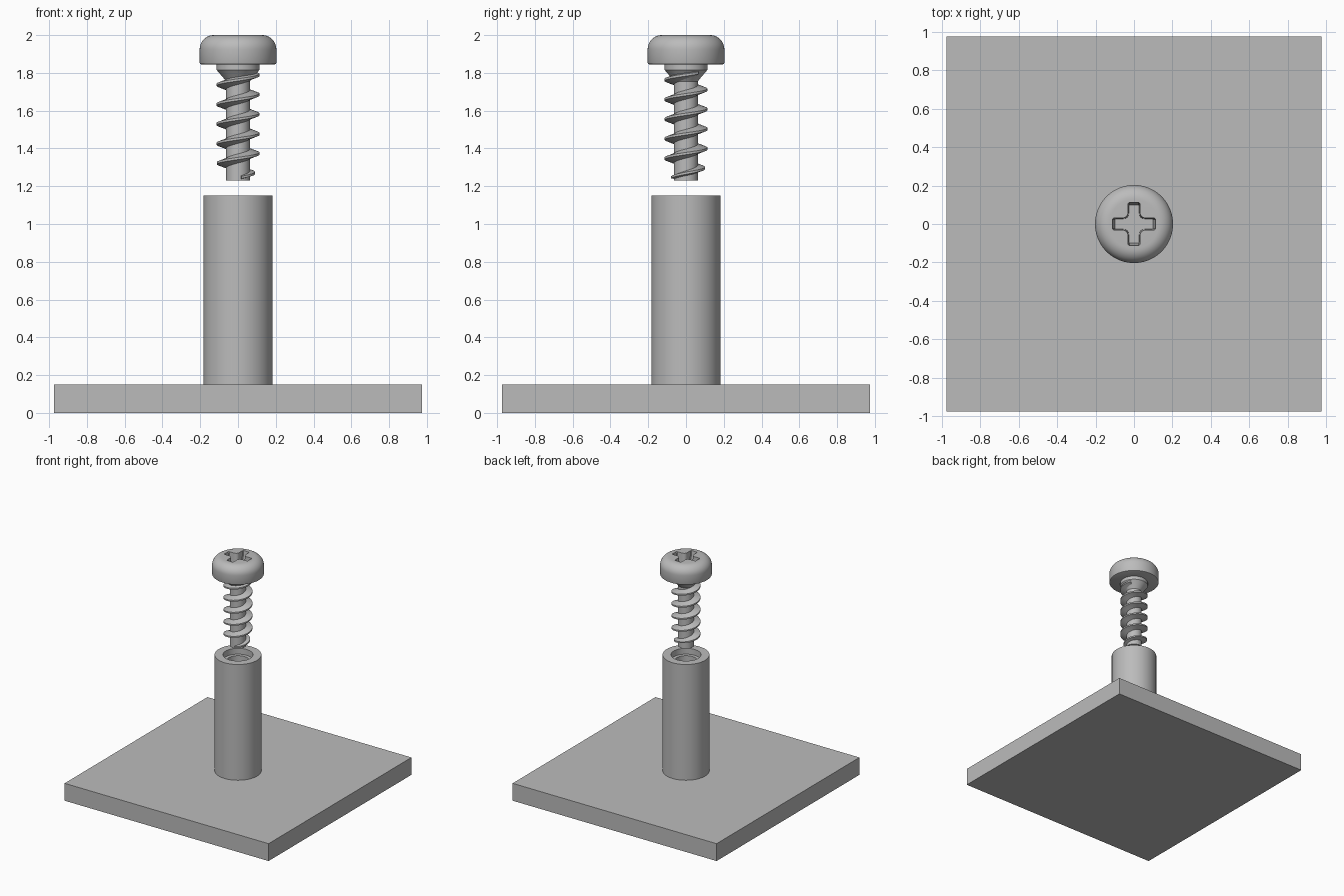
import bpy, bmesh, math
from math import cos, sin, pi

if "Cube" in bpy.data.objects:
    bpy.data.objects.remove(bpy.data.objects["Cube"])

grey = bpy.data.materials.new("plain grey")
grey.diffuse_color = (0.5, 0.5, 0.5, 1)
grey.use_nodes = True
grey.node_tree.nodes["Principled BSDF"].inputs["Base Color"].default_value = grey.diffuse_color


def finish(bm, name, smooth=True):
    bmesh.ops.recalc_face_normals(bm, faces=bm.faces)
    me = bpy.data.meshes.new(name)
    bm.to_mesh(me)
    bm.free()
    ob = bpy.data.objects.new(name, me)
    bpy.context.collection.objects.link(ob)
    me.materials.append(grey)
    if smooth:
        shade(ob)
    return ob


def shade(ob):
    bpy.ops.object.select_all(action='DESELECT')
    bpy.context.view_layer.objects.active = ob
    ob.select_set(True)
    bpy.ops.object.shade_smooth_by_angle(angle=math.radians(30))


def lathe(name, profile, n=96, smooth=True):
    """Revolve (r, z) points about z; the end points lie on the axis."""
    bm = bmesh.new()
    rings = []
    for r, z in profile:
        k = 1 if r == 0 else n
        rings.append([bm.verts.new((r * cos(2*pi*i/n), r * sin(2*pi*i/n), z)) for i in range(k)])
    for a, b in zip(rings, rings[1:]):
        for i in range(n):
            j = (i + 1) % n
            if len(a) == 1:
                bm.faces.new((a[0], b[i], b[j]))
            elif len(b) == 1:
                bm.faces.new((a[i], a[j], b[0]))
            else:
                bm.faces.new((a[i], a[j], b[j], b[i]))
    return finish(bm, name, smooth)


# Base plate
bm = bmesh.new()
bmesh.ops.create_cube(bm, size=1)
for v in bm.verts:
    v.co = (v.co.x * 1.95, v.co.y * 1.95, (v.co.z + 0.5) * 0.15)
finish(bm, "base_plate", False)

# Hollow post with a shallow counterbore and a pilot hole
lathe("screw_post", [(0, 0.14), (0.183, 0.14), (0.183, 1.15), (0.117, 1.15), (0.117, 1.10),
                     (0.088, 1.10), (0.088, 0.25), (0, 0.25)])

# Screw head with rounded top edge
R, TOP, F = 0.203, 2.0, 0.075
arc = [(R - F + F * cos(i*pi/20), TOP - F + F * sin(i*pi/20)) for i in range(11)]
head = lathe("screw_head", [(0, 1.845), (R - 0.008, 1.845), (R - 0.002, 1.848), (R, 1.853)]
             + arc + [(0, TOP)], smooth=False)

# Cross recess cutter: one quadrant outline repeated four times, tapering down
L, W, C = 0.112, 0.031, 0.03
quad = [(L, -W + 0.006), (L, W - 0.006), (L - 0.006, W)]
quad += [(W + C - C * sin(t*pi/12), W + C - C * cos(t*pi/12)) for t in range(7)]
quad += [(W, L - 0.006)]
outline = [(x * cos(q*pi/2) - y * sin(q*pi/2), x * sin(q*pi/2) + y * cos(q*pi/2))
           for q in range(4) for x, y in quad]
bm = bmesh.new()
levels = [[bm.verts.new((x * s, y * s, z)) for x, y in outline]
          for s, z in ((1.02, 2.02), (0.88, 1.90))]
bm.faces.new(levels[0])
bm.faces.new(levels[1])
for i in range(len(outline)):
    j = (i + 1) % len(outline)
    bm.faces.new((levels[0][i], levels[0][j], levels[1][j], levels[1][i]))
cutter = finish(bm, "recess_cutter", False)
cutter.hide_render = True
mod = head.modifiers.new("recess", 'BOOLEAN')
mod.operation, mod.solver, mod.object = 'DIFFERENCE', 'EXACT', cutter
bpy.context.view_layer.objects.active = head
bpy.ops.object.modifier_apply(modifier=mod.name)
bpy.data.objects.remove(cutter)
shade(head)

# Screw shank with collar and taper
lathe("screw_shank", [(0, 1.23), (0.063, 1.23), (0.063, 1.755), (0.07, 1.765), (0.113, 1.815),
                      (0.113, 1.85), (0, 1.85)])

# Right-handed helical thread, fading out at the tip
PITCH, Z0, Z1, SEG = 0.104, 1.247, 1.80, 64
bm = bmesh.new()
steps = int((Z1 - Z0) / PITCH * SEG)
prev = None
for i in range(steps + 1):
    z = Z0 + PITCH * i / SEG
    a = 2 * pi * (z - 1.685) / PITCH
    grow = min(1, 0.35 + 0.65 * i / (0.75 * SEG))
    tip = 0.063 + 0.05 * grow
    sec = [(0.055, -0.028 * grow), (0.072, -0.020 * grow), (tip, -0.006),
           (tip, 0.006), (0.072, 0.020 * grow), (0.055, 0.028 * grow)]
    ring = [bm.verts.new((r * cos(a), r * sin(a), max(1.231, z + dz))) for r, dz in sec]
    if prev:
        for k in range(6):
            m = (k + 1) % 6
            bm.faces.new((prev[k], prev[m], ring[m], ring[k]))
    else:
        bm.faces.new(ring)
    prev = ring
bm.faces.new(prev)
finish(bm, "screw_thread")
